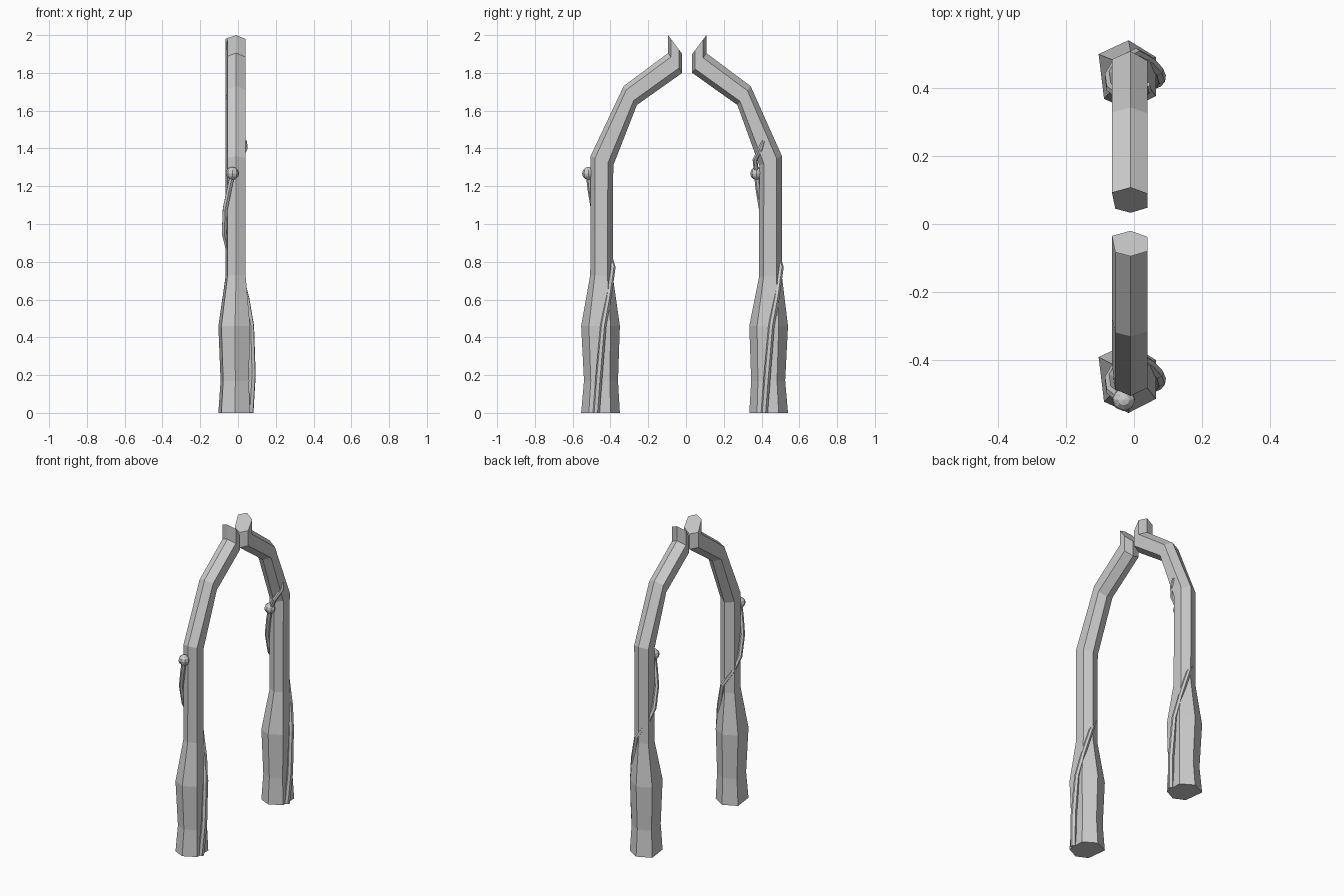
import bpy, bmesh
from mathutils import Vector

if "Cube" in bpy.data.objects:
    bpy.data.objects.remove(bpy.data.objects["Cube"])

# cross-section: x, and fraction across the thickness in y
SECTION = [(0.04, 0.2), (0.04, 0.76), (-0.01, 1.0), (-0.065, 0.8), (-0.055, 0.16), (-0.01, 0.0)]

# each ring: outer (y, z), inner (y, z), width scale, shift in y for the +y leg
RINGS = [
    ((-0.555, 0.0), (-0.35, 0.0), 1.6, -0.015),
    ((-0.54, 0.17), (-0.36, 0.17), 1.42, -0.015),
    ((-0.555, 0.46), (-0.35, 0.46), 1.6, -0.015),
    ((-0.507, 0.73), (-0.387, 0.72), 1.0, 0.0),
    ((-0.505, 1.36), (-0.385, 1.31), 1.0, 0.003),
    ((-0.33, 1.73), (-0.26, 1.63), 1.0, 0.012),
    ((-0.095, 1.905), (-0.02, 1.80), 1.0, 0.013),
    ((-0.095, 2.0), (-0.02, 1.90), 1.0, 0.013),
]


def make_object(name, bm):
    bmesh.ops.recalc_face_normals(bm, faces=bm.faces[:])
    me = bpy.data.meshes.new(name)
    bm.to_mesh(me)
    bm.free()
    ob = bpy.data.objects.new(name, me)
    bpy.context.collection.objects.link(ob)
    return ob


def arch_leg(name, mirrored):
    bm = bmesh.new()
    loops = []
    for outer, inner, s, shift in RINGS:
        lo, hi = Vector(outer), Vector(inner)
        if mirrored:
            lo, hi = (Vector((-inner[0] + shift, inner[1])),
                      Vector((-outer[0] + shift, outer[1])))
        ring = []
        for x, t in SECTION:
            p = lo.lerp(hi, t)
            ring.append(bm.verts.new((x * s, p.x, p.y)))
        loops.append(ring)
    n = len(SECTION)
    for a, b in zip(loops, loops[1:]):
        for i in range(n):
            j = (i + 1) % n
            bm.faces.new((a[i], a[j], b[j], b[i]))
    bm.faces.new(loops[0])
    bm.faces.new(loops[-1])
    return make_object(name, bm)


# winding vine path relative to the leg centre: x, y, z, radius factor
VINE = [(0.065, -0.025, 0, 1), (0.077, -0.01, 0.2, 1), (0.07, 0.012, 0.46, 0.9),
        (0.045, 0.04, 0.61, 0.85), (0.005, 0.063, 0.77, 0.8), (-0.05, 0.035, 0.86, 0.8),
        (-0.073, -0.005, 0.95, 0.8), (-0.068, -0.04, 1.08, 0.8), (-0.045, -0.058, 1.19, 0.8),
        (-0.03, -0.065, 1.26, 0.8)]
VINE_TAIL = [(0.01, -0.075, 1.34, 0.7), (0.04, -0.045, 1.40, 0.7), (0.04, -0.03, 1.44, 0.4)]


def vine(name, cy, pts):
    cu = bpy.data.curves.new(name, 'CURVE')
    cu.dimensions = '3D'
    cu.bevel_depth = 0.018
    cu.bevel_resolution = 1
    cu.use_fill_caps = True
    sp = cu.splines.new('POLY')
    sp.points.add(len(pts) - 1)
    for p, (x, y, z, r) in zip(sp.points, pts):
        p.co = (x, cy + y, z, 1)
        p.radius = r
    sp.use_smooth = False
    ob = bpy.data.objects.new(name, cu)
    bpy.context.collection.objects.link(ob)


def bulb(name, cy):
    bm = bmesh.new()
    bmesh.ops.create_uvsphere(bm, u_segments=8, v_segments=6, radius=0.034)
    bmesh.ops.translate(bm, verts=bm.verts, vec=(-0.03, cy - 0.066, 1.268))
    make_object(name, bm)


# front and back halves of the arch
arch_leg("front_arch_leg", False)
arch_leg("back_arch_leg", True)

# vines and bulbs repeat by translation
vine("front_vine", -0.45, VINE)
bulb("front_bulb", -0.45)
vine("back_vine", 0.44, VINE + VINE_TAIL)
bulb("back_bulb", 0.44)
